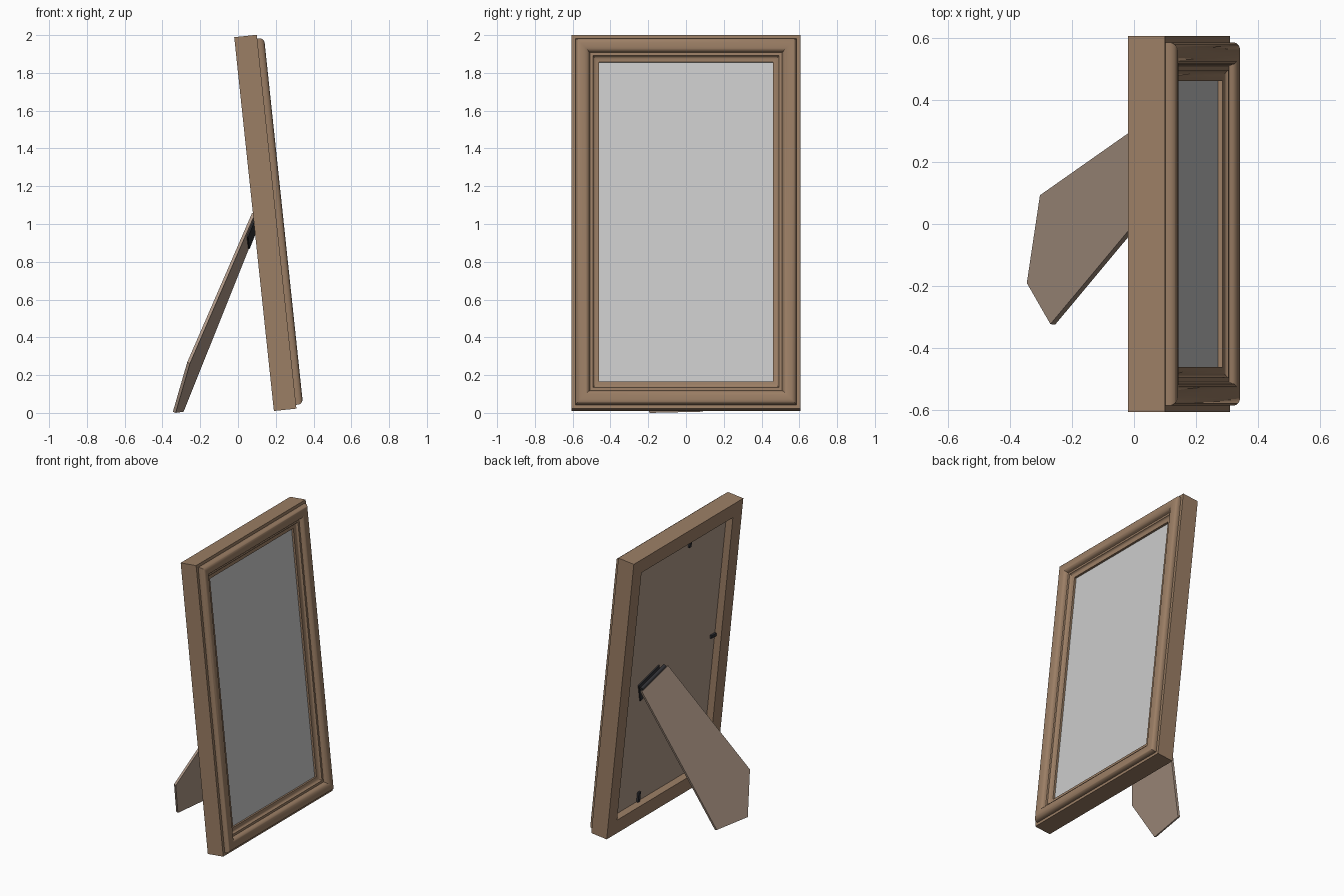
import bpy, bmesh, math
from mathutils import Vector, Matrix

if "Cube" in bpy.data.objects:
    bpy.data.objects.remove(bpy.data.objects["Cube"])

W, H = 1.21, 1.99                    # outer frame width and height
TILT = math.atan2(0.21, 1.98)

# Tilted frame axes: local x = width, local y = up the frame, local z = out of the picture
UP = Vector((-math.sin(TILT), 0, math.cos(TILT)))
OUT = Vector((math.cos(TILT), 0, math.sin(TILT)))


def basis(x, y, z, o):
    m = Matrix((x, y, z)).transposed().to_4x4()
    m.translation = o
    return m


FRAME = basis(Vector((0, 1, 0)), UP, OUT, Vector((0.19, 0, 0.01)))


def material(name, rgb):
    m = bpy.data.materials.new(name)
    m.diffuse_color = (*rgb, 1)
    m.use_nodes = True
    m.node_tree.nodes["Principled BSDF"].inputs["Base Color"].default_value = m.diffuse_color
    return m


wood = material("wood", (0.33, 0.21, 0.13))
board = material("board", (0.42, 0.31, 0.24))
metal = material("dark_metal", (0.03, 0.03, 0.035))


def finish(name, bm, matrix, mat=None, smooth=False):
    bmesh.ops.recalc_face_normals(bm, faces=bm.faces)
    me = bpy.data.meshes.new(name)
    bm.to_mesh(me)
    bm.free()
    ob = bpy.data.objects.new(name, me)
    bpy.context.collection.objects.link(ob)
    ob.matrix_world = matrix
    if mat:
        me.materials.append(mat)
    if smooth:
        bpy.ops.object.select_all(action='DESELECT')
        ob.select_set(True)
        bpy.context.view_layer.objects.active = ob
        bpy.ops.object.shade_smooth_by_angle(angle=math.radians(32))
    return ob


def box(name, center, size, matrix, mat=None):
    bm = bmesh.new()
    bmesh.ops.create_cube(bm, size=1, matrix=Matrix.Translation(center) @ Matrix.Diagonal((*size, 1)))
    return finish(name, bm, matrix, mat)


def arc(cx, cy, rx, ry, a0, a1, n):
    out = []
    for i in range(n + 1):
        a = math.radians(a0 + (a1 - a0) * i / n)
        out.append((cx + rx * math.cos(a), cy + ry * math.sin(a)))
    return out


# Frame: moulding profile (inset from outer edge, depth) swept round four mitred corners
profile = [(0.10, 0), (0, 0), (0, 0.12), (0.02, 0.12)]
profile += arc(0.047, 0.130, 0.027, 0.027, 180, 90, 6)
profile += arc(0.058, 0.133, 0.035, 0.024, 90, 0, 6)
profile += [(0.096, 0.126), (0.108, 0.126)]
profile += arc(0.134, 0.127, 0.022, 0.014, 180, 270, 4)
profile += [(0.145, 0.111), (0.145, 0.097), (0.10, 0.097)]
bm = bmesh.new()
rings = []
for sx, top in ((-1, 0), (1, 0), (1, 1), (-1, 1)):
    rings.append([bm.verts.new((sx * (W / 2 - d), H - d if top else d, n)) for d, n in profile])
for k in range(4):
    a, b = rings[k], rings[(k + 1) % 4]
    for i in range(len(profile)):
        j = (i + 1) % len(profile)
        bm.faces.new((a[i], a[j], b[j], b[i]))
finish("frame_moulding", bm, FRAME, wood, True)

# Glass pane and backing board held in the rabbet
box("glass_pane", (0, H / 2, 0.089), (W - 0.2, H - 0.2, 0.016), FRAME)
box("backing_board", (0, H / 2, 0.065), (W - 0.2, H - 0.2, 0.03), FRAME, board)

# Retaining clips along the four inner edges
e = W / 2 - 0.10
for name, c, s in (("top", (-0.10, H - 0.135), (0.022, 0.07)),
                   ("bottom", (0.21, 0.135), (0.022, 0.07)),
                   ("left", (e - 0.025, 1.12), (0.055, 0.022)),
                   ("right", (-e + 0.025, 1.03), (0.055, 0.022))):
    box("clip_" + name, (*c, 0.044), (*s, 0.014), FRAME, metal)

# Easel leg: five-sided board hinged on a slant
p1, p2 = Vector((0.075, 0.09, 1.06)), Vector((0.085, 0.365, 0.98))
foot = Vector((-0.345, -0.19, 0.006))
across = (p2 - p1).normalized()
inward = across.cross(foot - p1).normalized()
if inward.x < 0:
    inward = -inward
outline = [p1, p2, Vector((-0.285, 0.09, 0.006)), foot, Vector((-0.285, -0.32, 0.274))]
outline = [p - inward * (p - p1).dot(inward) for p in outline]
bm = bmesh.new()
face = bm.faces.new([bm.verts.new(p) for p in outline])
ext = bmesh.ops.extrude_face_region(bm, geom=[face])
bmesh.ops.translate(bm, vec=inward * 0.016,
                    verts=[g for g in ext["geom"] if isinstance(g, bmesh.types.BMVert)])
leg = finish("easel_leg", bm, Matrix(), board)
# rest the foot exactly on the ground
leg.location.z = -min(v.co.z for v in leg.data.vertices)

# Hinge: pin, leaf under the leg, leaf on the backing board
mid = (p1 + p2) / 2
down = inward.cross(across)
if down.z > 0:
    down = -down
width = (p2 - p1).length
LEG = basis(across, down, across.cross(down), mid)
side = 1 if across.cross(down).dot(inward) > 0 else -1
box("hinge_leg_leaf", (0, 0.06, side * 0.02), (width - 0.06, 0.13, 0.008), LEG, metal)
bm = bmesh.new()
bmesh.ops.create_cone(bm, cap_ends=True, segments=16, radius1=0.013, radius2=0.013, depth=width - 0.03,
                      matrix=Matrix.Rotation(math.pi / 2, 4, 'Y'))
finish("hinge_pin", bm, LEG @ Matrix.Translation((0, -0.008, side * 0.014)), metal, True)
flat = (across - OUT * across.dot(OUT)).normalized()
lower = OUT.cross(flat)
if lower.z > 0:
    lower = -lower
normal = flat.cross(lower)
depth = (mid - FRAME.translation).dot(OUT)
on_board = mid + OUT * (0.046 - depth)
box("hinge_board_leaf", (0, 0.06, 0), (width - 0.06, 0.13, 0.008),
    basis(flat, lower, normal, on_board), metal)
